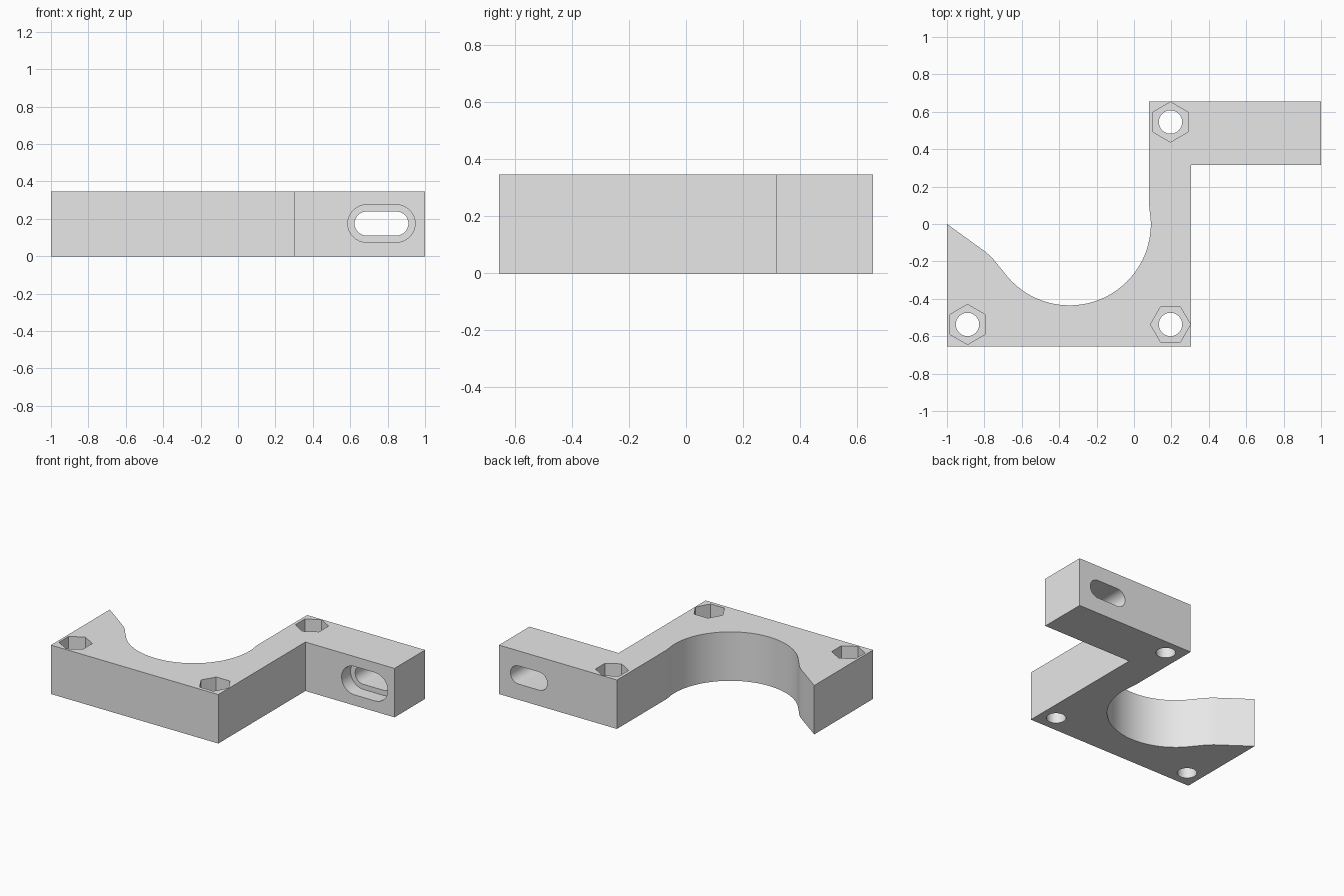
import bpy, bmesh
from math import cos, sin, pi, radians
from mathutils import Matrix

if "Cube" in bpy.data.objects:
    bpy.data.objects.remove(bpy.data.objects["Cube"], do_unlink=True)

HEIGHT = 0.345
grey = bpy.data.materials.new("light_grey")
grey.use_nodes = True
grey.diffuse_color = (0.8, 0.8, 0.8, 1)
grey.node_tree.nodes["Principled BSDF"].inputs["Base Color"].default_value = (0.8, 0.8, 0.8, 1)


def prism(name, outline, low, high, matrix=Matrix()):
    """Extrude a closed outline from low to high along its local z."""
    bm = bmesh.new()
    face = bm.faces.new([bm.verts.new((x, y, low)) for x, y in outline])
    top = bmesh.ops.extrude_face_region(bm, geom=[face])["geom"]
    bmesh.ops.translate(bm, vec=(0, 0, high - low),
                        verts=[v for v in top if isinstance(v, bmesh.types.BMVert)])
    bmesh.ops.recalc_face_normals(bm, faces=bm.faces)
    bm.transform(matrix)
    mesh = bpy.data.meshes.new(name)
    bm.to_mesh(mesh)
    bm.free()
    mesh.materials.append(grey)
    obj = bpy.data.objects.new(name, mesh)
    bpy.context.collection.objects.link(obj)
    return obj


def arc(cx, cy, r, start, end, steps):
    angles = [radians(start + (end - start) * i / steps) for i in range(steps + 1)]
    return [(cx + r * cos(a), cy + r * sin(a)) for a in angles]


def ring(cx, cy, r, sides, turn=0):
    return arc(cx, cy, r, turn, turn + 360, sides)[:-1]


def slot(cx, cy, half, r):
    return arc(cx + half, cy, r, -90, 90, 16) + arc(cx - half, cy, r, 90, 270, 16)


# Bracket body: one plan outline with a round bay blended into its ends
outline = [(-1, -0.655), (0.305, -0.655), (0.305, 0.315), (1, 0.315), (1, 0.655),
           (0.08, 0.655), (0.08, 0.11), (0.083, 0.075)]
outline += arc(-0.345, 0, 0.435, 4, -144, 48)
outline += [(-0.725, -0.222), (-0.755, -0.184), (-0.79, -0.152), (-0.82, -0.13), (-1, 0)]
body = prism("bracket_body", outline, 0, HEIGHT)

# Bolt holes with hexagonal nut pockets in the top
cutters = []
for x, y, turn in ((0.195, 0.545, 30), (-0.89, -0.537, 30), (0.195, -0.537, 0)):
    cutters.append(prism("bolt_hole_cutter", ring(x, y, 0.0625, 40), -0.1, 0.5))
    cutters.append(prism("nut_pocket_cutter", ring(x, y, 0.107, 6, turn), HEIGHT - 0.12, 0.5))

# Arm slot with a wider recess on the front face (local z points to -y)
upright = Matrix.Rotation(pi / 2, 4, "X")
cutters.append(prism("slot_cutter", slot(0.767, 0.175, 0.08, 0.064), -0.8, -0.2, upright))
cutters.append(prism("slot_recess_cutter", slot(0.767, 0.175, 0.08, 0.1), -0.415, -0.2, upright))

# Cut the openings and remove the cutters
bpy.ops.object.select_all(action="DESELECT")
body.select_set(True)
bpy.context.view_layer.objects.active = body
for cutter in cutters:
    cutter.hide_render = True
    mod = body.modifiers.new("cut", "BOOLEAN")
    mod.operation = "DIFFERENCE"
    mod.solver = "EXACT"
    mod.object = cutter
    bpy.ops.object.modifier_apply(modifier=mod.name)
    bpy.data.objects.remove(cutter, do_unlink=True)

bpy.ops.object.shade_smooth_by_angle(angle=radians(25))
